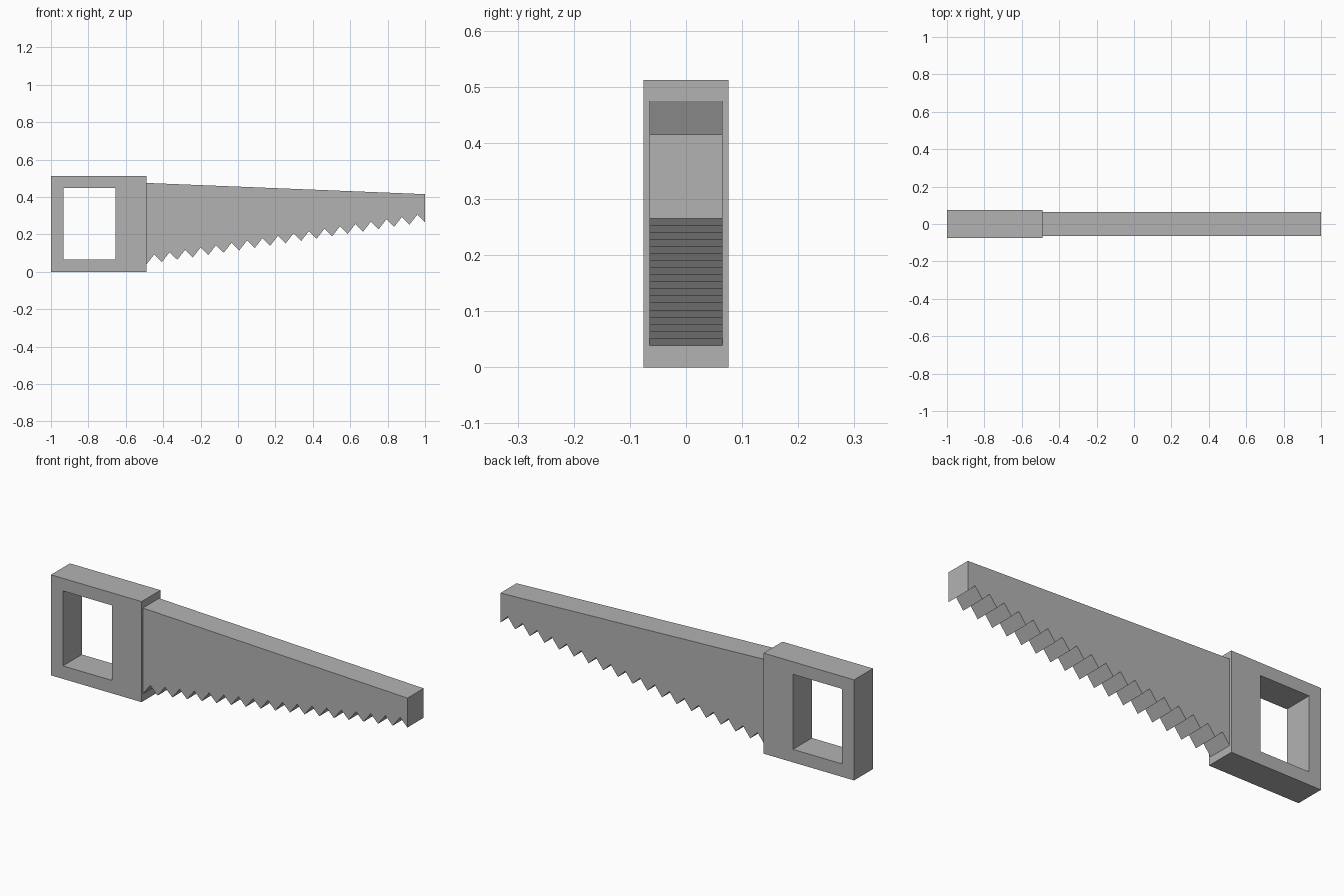
import bpy
import bmesh

if "Cube" in bpy.data.objects:
    bpy.data.objects.remove(bpy.data.objects["Cube"], do_unlink=True)

# Single flat grey for the whole saw
grey = bpy.data.materials.new("grey")
grey.use_nodes = True
color = (0.45, 0.45, 0.45, 1)
grey.diffuse_color = color
grey.node_tree.nodes["Principled BSDF"].inputs["Base Color"].default_value = color


def finish(name, bm):
    bmesh.ops.recalc_face_normals(bm, faces=bm.faces[:])
    mesh = bpy.data.meshes.new(name)
    bm.to_mesh(mesh)
    bm.free()
    mesh.materials.append(grey)
    obj = bpy.data.objects.new(name, mesh)
    bpy.context.collection.objects.link(obj)
    return obj


def rectangle(x0, x1, z0, z1):
    return [(x0, z0), (x1, z0), (x1, z1), (x0, z1)]


def extrude_profile(name, profile, half):
    """Extrude an x-z outline symmetrically along y."""
    bm = bmesh.new()
    face = bm.faces.new([bm.verts.new((x, -half, z)) for x, z in profile])
    new = bmesh.ops.extrude_face_region(bm, geom=[face])["geom"]
    verts = [v for v in new if isinstance(v, bmesh.types.BMVert)]
    bmesh.ops.translate(bm, verts=verts, vec=(0, 2 * half, 0))
    return finish(name, bm)


def extrude_frame(name, outer, inner, half):
    """Rectangular frame: two outlines bridged on both sides."""
    bm = bmesh.new()
    rings = [[bm.verts.new((x, y, z)) for x, z in loop]
             for loop, y in ((outer, -half), (outer, half), (inner, half), (inner, -half))]
    for a, b in zip(rings, rings[1:] + rings[:1]):
        for i in range(len(a)):
            j = (i + 1) % len(a)
            bm.faces.new((a[i], a[j], b[j], b[i]))
    return finish(name, bm)


# Handle with its grip opening
joint = -0.49
extrude_frame("handle", rectangle(-1, joint, 0, 0.512),
              rectangle(-0.933, -0.656, 0.066, 0.448), 0.076)

# Tapered blade with a row of teeth along the lower edge
teeth = 18
z_start, z_end = 0.039, 0.265
pitch, rise = (1 - joint) / teeth, (z_end - z_start) / teeth
outline = []
for i in range(teeth):
    x, z = joint + i * pitch, z_start + i * rise
    outline += [(x, z), (x + pitch / 2, z + rise / 2 + 0.047)]
outline += [(1, z_end), (1, 0.415), (joint, 0.475)]
extrude_profile("blade", outline, 0.065)
